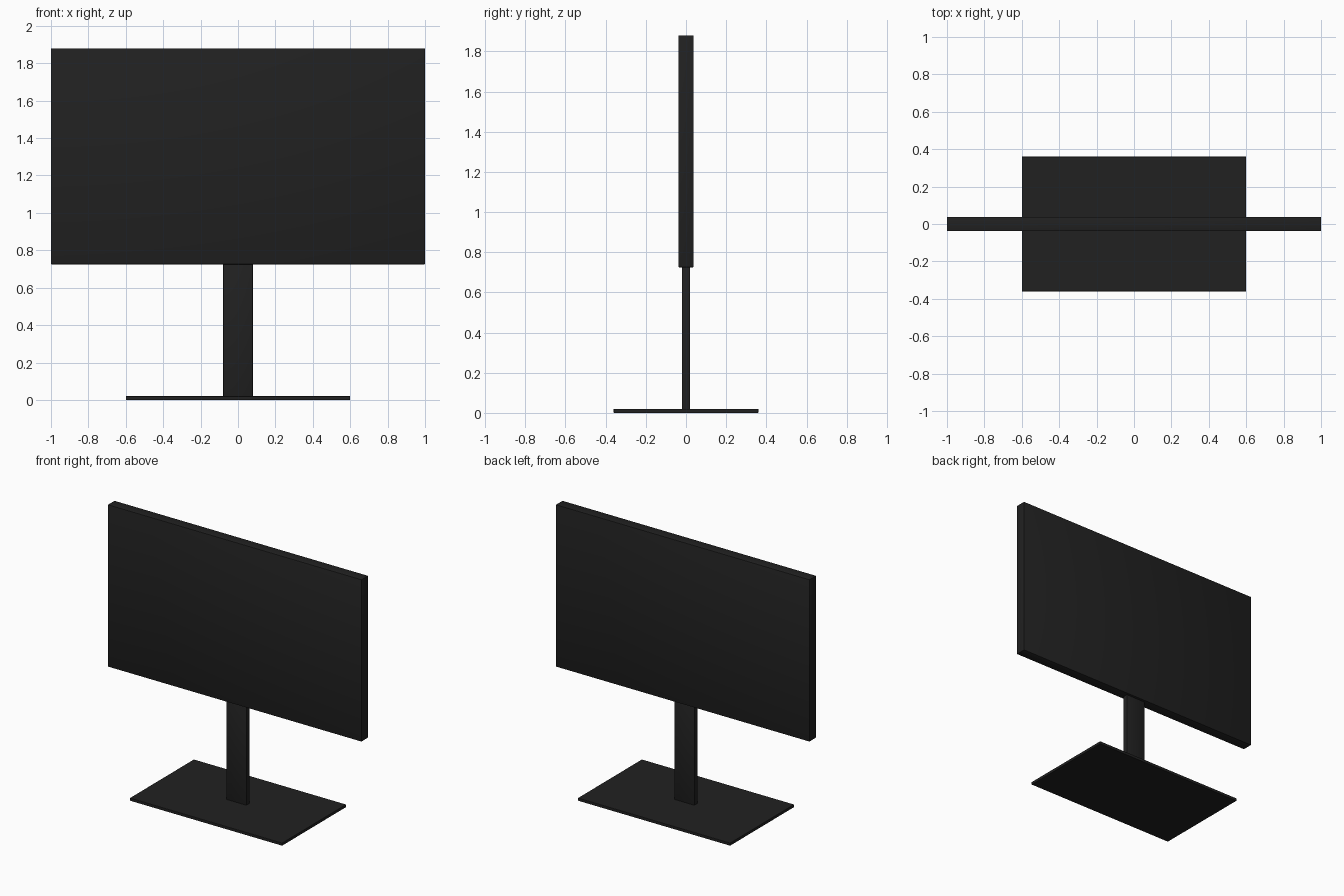
import bpy

# Remove the default cube
cube = bpy.data.objects.get("Cube")
if cube:
    bpy.data.objects.remove(cube, do_unlink=True)


def make_material(name, colour):
    mat = bpy.data.materials.new(name)
    mat.use_nodes = True
    mat.diffuse_color = colour
    bsdf = mat.node_tree.nodes["Principled BSDF"]
    bsdf.inputs["Base Color"].default_value = colour
    bsdf.inputs["Roughness"].default_value = 0.5
    return mat


black = make_material("matte_black", (0.015, 0.015, 0.015, 1))


def rounded_box(name, size, bottom, bevel):
    """Box centred on x and y, standing on the given height, with softened edges."""
    bpy.ops.mesh.primitive_cube_add(size=1, location=(0, 0, bottom + size[2] / 2))
    obj = bpy.context.object
    obj.name = name
    obj.scale = size
    bpy.ops.object.transform_apply(location=False, rotation=False, scale=True)
    mod = obj.modifiers.new("soft_edges", "BEVEL")
    mod.width = bevel
    mod.segments = 2
    bpy.ops.object.modifier_apply(modifier=mod.name)
    obj.data.materials.append(black)
    return obj


# Flat foot plate on the desk
rounded_box("base_plate", (1.2, 0.72, 0.02), 0, 0.002)

# Upright neck, running from the plate into the underside of the panel
neck = rounded_box("neck", (0.16, 0.04, 0.73), 0.01, 0.004)

# Screen panel
panel = rounded_box("screen_panel", (2.0, 0.076, 1.155), 0.725, 0.004)

# Soft shading on the rounded edges
for obj in (neck, panel):
    bpy.ops.object.select_all(action="DESELECT")
    obj.select_set(True)
    bpy.context.view_layer.objects.active = obj
    bpy.ops.object.shade_smooth_by_angle()
